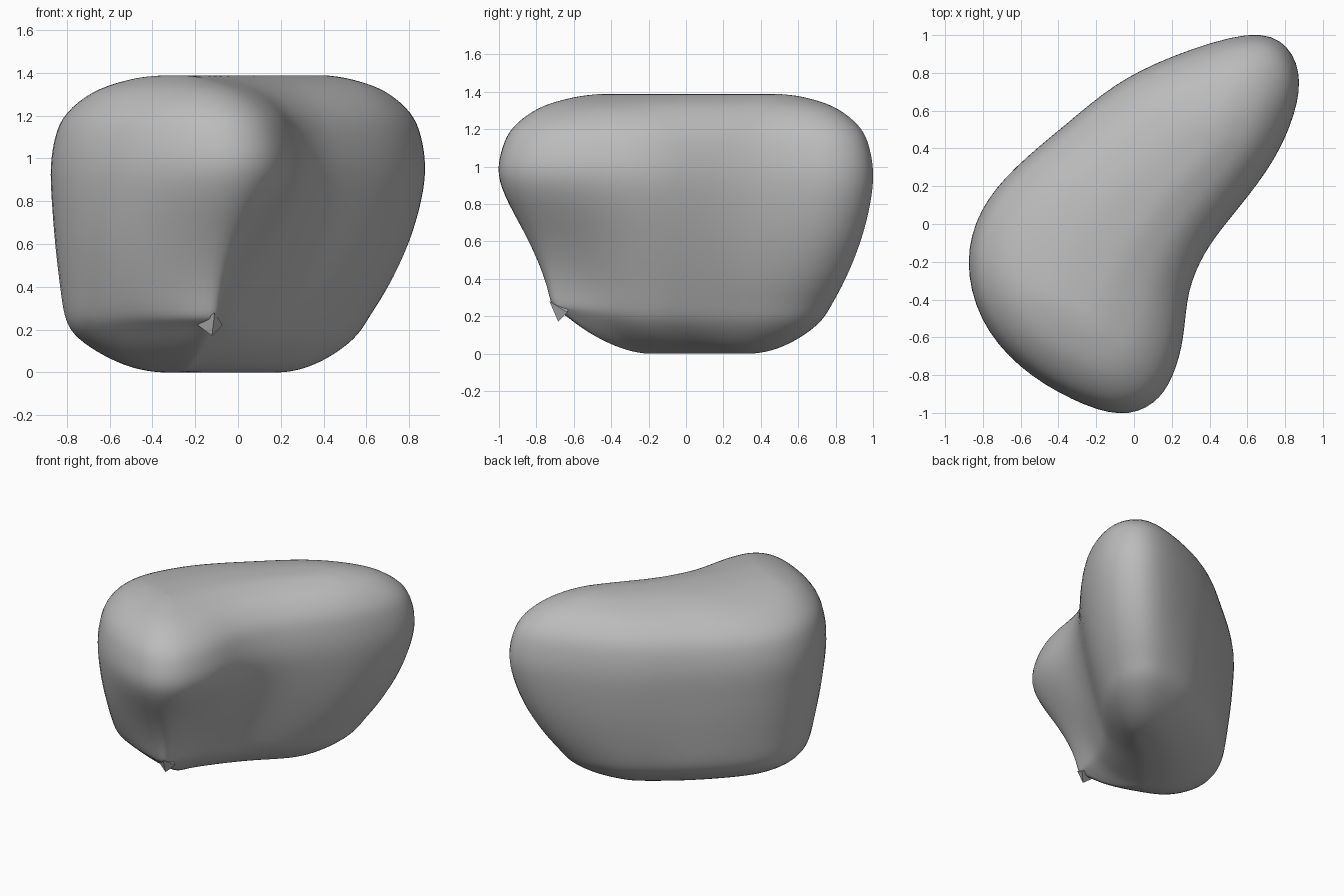
import bpy, bmesh, math
from mathutils import Vector

cube = bpy.data.objects.get("Cube")
if cube:
    bpy.data.objects.remove(cube, do_unlink=True)

grey = bpy.data.materials.new("plain_grey")
grey.use_nodes = True
grey.diffuse_color = (0.5, 0.5, 0.5, 1)
grey.node_tree.nodes["Principled BSDF"].inputs["Base Color"].default_value = (0.5, 0.5, 0.5, 1)

# Bean-shaped outline at the widest height, counter-clockwise from the front tip
WIDE = [(-.08, -1), (.1, -.94), (.2, -.8), (.26, -.6), (.29, -.36), (.38, -.15), (.5, .02),
        (.7, .28), (.82, .52), (.87, .75), (.8, .93), (.6, 1), (.2, .88), (-.1, .73),
        (-.35, .53), (-.62, .3), (-.8, .07), (-.87, -.2), (-.8, -.5), (-.6, -.75), (-.33, -.92)]
# Matching outline near the foot
FOOT = [(-.13, -.72), (-.09, -.67), (-.06, -.58), (-.02, -.45), (.06, -.3), (.17, -.13), (.31, .03),
        (.47, .23), (.57, .42), (.59, .6), (.52, .72), (.38, .76), (.1, .71), (-.12, .59),
        (-.35, .44), (-.6, .21), (-.75, .01), (-.8, -.22), (-.71, -.43), (-.51, -.57), (-.3, -.67)]
WIDE = [Vector(p) for p in WIDE]
FOOT = [Vector(p) for p in FOOT]
TOP_SPINE = [Vector(p) for p in ((-.3, -.4), (-.05, .05), (.35, .45))]
FOOT_SPINE = [Vector(p) for p in ((-.3, -.15), (-.15, .05), (.15, .3))]


def nearest(p, spine):
    """Closest point to p on a spine polyline."""
    best = None
    for a, b in zip(spine, spine[1:]):
        t = max(0, min(1, (p - a).dot(b - a) / (b - a).length_squared))
        q = a.lerp(b, t)
        if best is None or (p - q).length < (p - best).length:
            best = q
    return best


def shrink(outline, spine, f):
    return [p.lerp(nearest(p, spine), f) for p in outline]


def flank(front, back):
    """Blend foot to wide outline; the front lobe flares later than back and left."""
    ring = []
    for w, l in zip(WIDE, FOOT):
        k = max(0, min(1, max(w.y + .7, (-.15 - w.x) / .45)))
        ring.append(l.lerp(w, front + (back - front) * k))
    return ring


def at_height(ring, z, lift=0):
    """Place a ring at height z, optionally raising its front."""
    return [Vector((p.x, p.y, z + lift * max(0, -p.y - .25))) for p in ring]


def tighten(a, p, b):
    """Push p outward so the smoothed surface passes through it."""
    return p + (p * 2 - a - b) / 5


# Rings from the foot to the crown
grid = [at_height(shrink(FOOT, FOOT_SPINE, f), z, .12) for z, f in
        ((0, .9), (.01, .74), (.04, .53), (.1, .29), (.18, .08))]
grid += [at_height(flank(a, b), z) for z, a, b in
         ((.27, 0, .08), (.4, .12, .38), (.6, .42, .72), (.8, .8, .93), (.96, 1, 1))]
grid += [at_height(shrink(WIDE, TOP_SPINE, f), z) for z, f in
         ((1.1, .04), (1.21, .13), (1.31, .35), (1.355, .57), (1.377, .73), (1.388, .88))]
n = len(WIDE)
inner = [[tighten(r[i - 1], r[i], r[(i + 1) % n]) for i in range(n)] for r in grid[1:-1]]
columns = [grid[0]] + inner + [grid[-1]]
inner = [[tighten(a, p, b) for a, p, b in zip(*trio)]
         for trio in zip(columns, columns[1:], columns[2:])]
grid = [grid[0]] + inner + [grid[-1]]
for ring in grid:
    for p in ring:
        p.z = max(0, min(1.388, p.z))

# Body
bm = bmesh.new()
loops = [[bm.verts.new(p) for p in ring] for ring in grid]
for low, high in zip(loops, loops[1:]):
    for i in range(n):
        j = (i + 1) % n
        bm.faces.new((low[i], low[j], high[j], high[i]))
caps = [bm.faces.new(loops[0][::-1]), bm.faces.new(loops[-1])]
bmesh.ops.triangulate(bm, faces=caps)
bmesh.ops.recalc_face_normals(bm, faces=bm.faces)
for f in bm.faces:
    f.smooth = True
mesh = bpy.data.meshes.new("body")
bm.to_mesh(mesh)
bm.free()
body = bpy.data.objects.new("body", mesh)
bpy.context.collection.objects.link(body)
mesh.materials.append(grey)
sub = body.modifiers.new("smooth", 'SUBSURF')
sub.levels = sub.render_levels = 2

# Small faceted pinch at the lower front
bpy.ops.mesh.primitive_cone_add(vertices=4, radius1=.06, radius2=0, depth=.1,
                                location=(-.12, -.69, .25),
                                rotation=(math.radians(55), 0, math.radians(15)))
pinch = bpy.context.object
pinch.name = "pinched_tip"
pinch.data.materials.append(grey)
